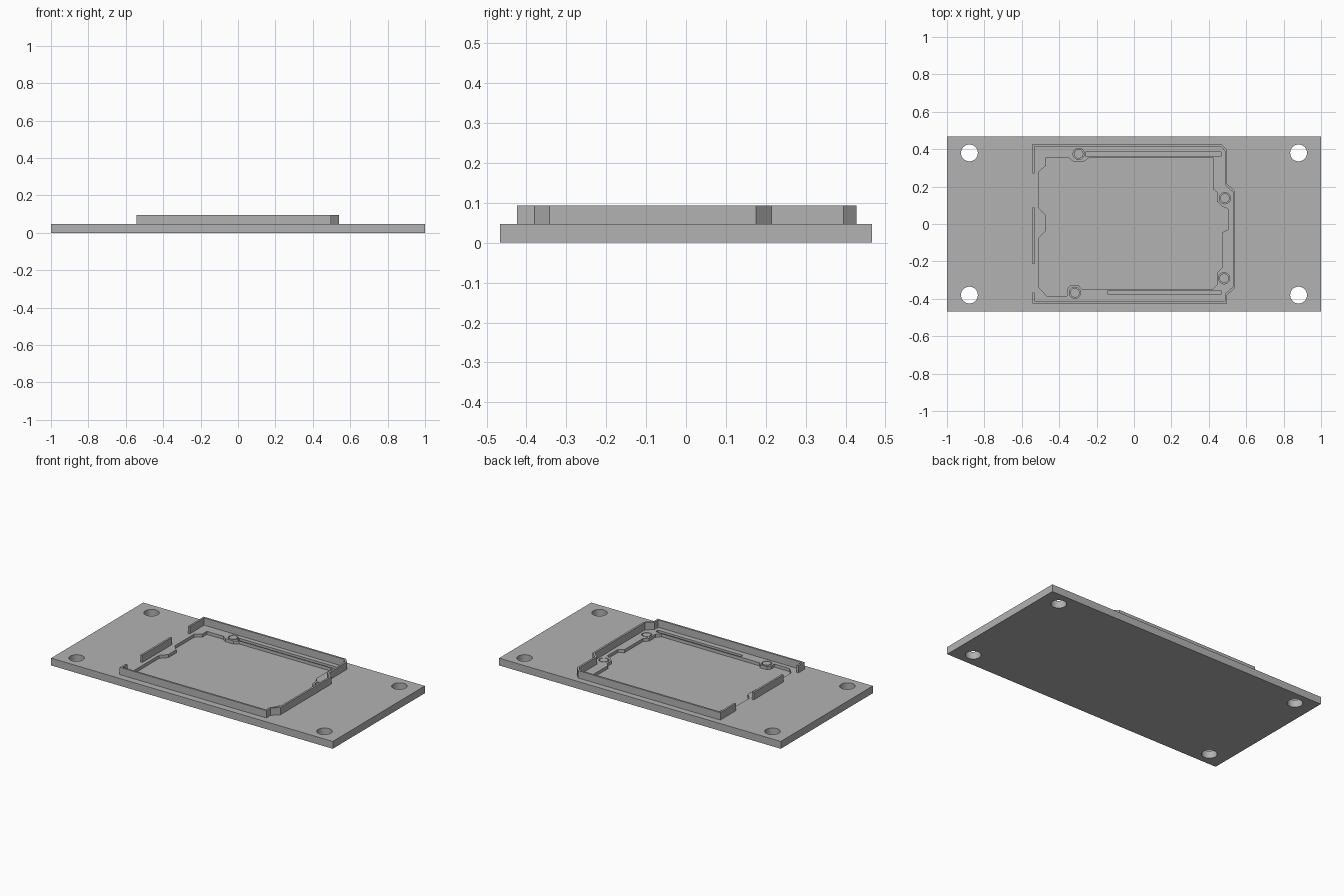
import bpy
import bmesh
from math import cos, sin, tau

cube = bpy.data.objects.get("Cube")
if cube:
    bpy.data.objects.remove(cube, do_unlink=True)

grey = bpy.data.materials.new("plain grey")
grey.use_nodes = True
colour = (0.45, 0.45, 0.45, 1)
grey.diffuse_color = colour
grey.node_tree.nodes["Principled BSDF"].inputs["Base Color"].default_value = colour


def circle(x, y, radius, sides=32):
    return [(x + radius * cos(tau * i / sides), y + radius * sin(tau * i / sides))
            for i in range(sides)]


def rectangle(left, right, low, high):
    return [(left, low), (right, low), (right, high), (left, high)]


def slab(name, bottom, top, *loops):
    """Extrude a flat outline, with any further loops cut out as openings."""
    curve = bpy.data.curves.new(name + " profile", "CURVE")
    curve.dimensions = "2D"
    curve.fill_mode = "BOTH"
    curve.extrude = (top - bottom) / 2
    for loop in loops:
        spline = curve.splines.new("POLY")
        spline.points.add(len(loop) - 1)
        for point, (x, y) in zip(spline.points, loop):
            point.co = (x, y, 0, 1)
        spline.use_cyclic_u = True
    source = bpy.data.objects.new(name + " profile", curve)
    mesh = bpy.data.meshes.new_from_object(source)
    bpy.data.objects.remove(source)
    bpy.data.curves.remove(curve)
    bm = bmesh.new()
    bm.from_mesh(mesh)
    bmesh.ops.remove_doubles(bm, verts=bm.verts, dist=1e-5)
    bmesh.ops.translate(bm, verts=bm.verts, vec=(0, 0, (top + bottom) / 2))
    bmesh.ops.recalc_face_normals(bm, faces=bm.faces)
    for face in bm.faces:
        face.smooth = False
    bm.to_mesh(mesh)
    bm.free()
    mesh.materials.clear()
    mesh.materials.append(grey)
    obj = bpy.data.objects.new(name, mesh)
    bpy.context.collection.objects.link(obj)
    return obj


FLOOR, PLATE, WALL = 0.027, 0.047, 0.094
HALF_DEPTH = 0.467
edge = rectangle(-1, 1, -HALF_DEPTH, HALF_DEPTH)
corner_holes = [circle(x, y, 0.045) for x in (-0.88, 0.88) for y in (-0.38, 0.38)]

# Stepped pocket that clears the underside of a circuit board
pocket = [
    (-0.47, 0.355), (-0.353, 0.355), (-0.325, 0.335), (-0.265, 0.335), (-0.24, 0.355),
    (0.423, 0.355), (0.423, 0.185), (0.444, 0.17), (0.444, 0.12), (0.47, 0.095),
    (0.503, 0.08), (0.503, -0.03), (0.47, -0.045), (0.47, -0.235), (0.444, -0.26),
    (0.444, -0.324), (0.418, -0.35), (-0.278, -0.35), (-0.295, -0.33), (-0.343, -0.33),
    (-0.358, -0.35), (-0.358, -0.385), (-0.466, -0.385), (-0.508, -0.34), (-0.508, -0.075),
    (-0.47, -0.035), (-0.47, 0.045), (-0.508, 0.083), (-0.508, 0.28), (-0.47, 0.313),
]

# Slots for header pins and round sockets for the board screws
slots = [rectangle(-0.26, 0.465, 0.36, 0.385), rectangle(-0.14, 0.465, -0.378, -0.355)]
screws = [(-0.296, 0.375), (0.486, 0.138), (0.482, -0.29), (-0.316, -0.368)]
sockets = [circle(x, y, 0.03) for x, y in screws]

slab("plate_base", 0, FLOOR, edge, *corner_holes)
slab("plate_top", FLOOR, PLATE, edge, pocket, *corner_holes, *slots, *sockets)
for i, (x, y) in enumerate(screws):
    slab(f"screw_pin_{i + 1}", FLOOR, PLATE, circle(x, y, 0.025))

# Thin wall around the board, open on one side for two connectors
outer = [(-0.543, 0.27), (-0.543, 0.427), (0.468, 0.427), (0.498, 0.395), (0.498, 0.215),
         (0.54, 0.175), (0.54, -0.342), (0.498, -0.38), (0.498, -0.424), (-0.543, -0.424),
         (-0.543, -0.365)]
inner = [(-0.531, -0.365), (-0.531, -0.412), (0.486, -0.412), (0.486, -0.374), (0.528, -0.336),
         (0.528, 0.17), (0.486, 0.21), (0.486, 0.39), (0.463, 0.415), (-0.531, 0.415),
         (-0.531, 0.27)]
slab("board_wall", PLATE, WALL, outer + inner)
slab("connector_divider", PLATE, WALL, rectangle(-0.543, -0.531, -0.213, 0.087))
